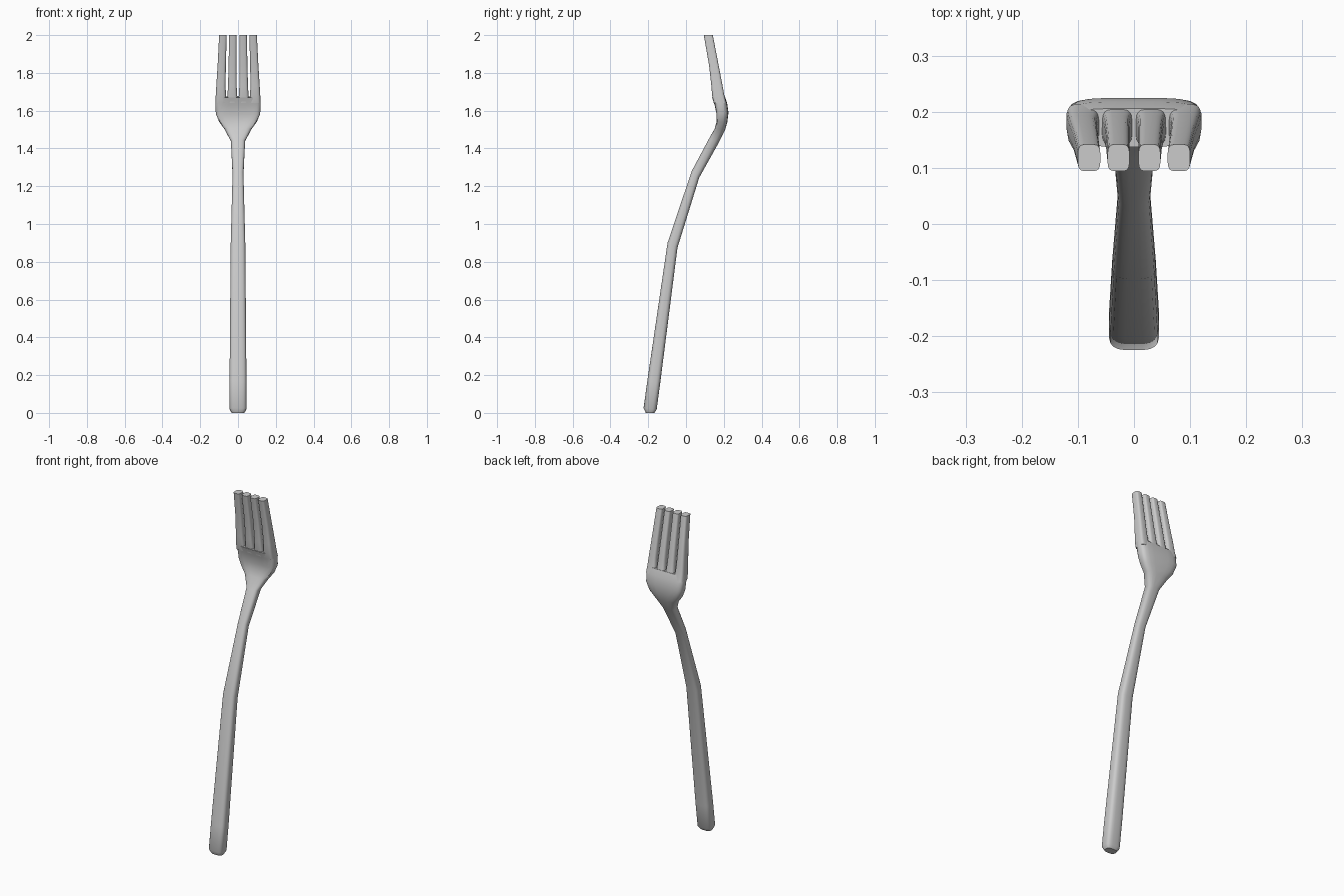
import bpy, bmesh, math

if "Cube" in bpy.data.objects:
    bpy.data.objects.remove(bpy.data.objects["Cube"])


def sgnpow(v, p):
    return math.copysign(abs(v) ** p, v)


def ring(bm, x0, w, front, back, n, hollow=0.0, count=20):
    """Superellipse section spanning a front and a back (y, z) point."""
    verts = []
    for i in range(count):
        a = 2 * math.pi * (i + 0.5) / count
        u = sgnpow(math.cos(a), 2 / n)
        v = sgnpow(math.sin(a), 2 / n)
        k = (v + 1) / 2
        y = front[0] + (back[0] - front[0]) * k
        z = front[1] + (back[1] - front[1]) * k
        if v < 0:
            y += hollow * (1 - u * u)
        verts.append(bm.verts.new((x0 + w * u, y, z)))
    return verts


def loft(name, sections):
    bm = bmesh.new()
    rings = [ring(bm, *s) for s in sections]
    for a, b in zip(rings, rings[1:]):
        for i in range(len(a)):
            j = (i + 1) % len(a)
            bm.faces.new((a[i], a[j], b[j], b[i]))
    bm.faces.new(rings[0][::-1])
    bm.faces.new(rings[-1])
    bmesh.ops.recalc_face_normals(bm, faces=bm.faces)
    me = bpy.data.meshes.new(name)
    bm.to_mesh(me)
    bm.free()
    ob = bpy.data.objects.new(name, me)
    bpy.context.collection.objects.link(ob)
    bpy.ops.object.select_all(action='DESELECT')
    ob.select_set(True)
    bpy.context.view_layer.objects.active = ob
    bpy.ops.object.shade_smooth_by_angle(angle=math.radians(40))
    return ob


# Handle, neck and bowl: half width, front point, back point, squareness, hollow
body = [
    (0.034, (-0.213, 0.0), (-0.167, 0.0), 3),
    (0.045, (-0.225, 0.025), (-0.155, 0.018), 3.5),
    (0.045, (-0.205, 0.17), (-0.136, 0.16), 3.5),
    (0.039, (-0.098, 0.90), (-0.045, 0.874), 3.2),
    (0.029, (0.030, 1.28), (0.070, 1.245), 2.8),
    (0.038, (0.118, 1.445), (0.176, 1.435), 2.8),
    (0.072, (0.146, 1.505), (0.208, 1.50), 3, 0.006),
    (0.100, (0.152, 1.54), (0.219, 1.54), 3.5, 0.012),
    (0.118, (0.153, 1.58), (0.225, 1.59), 4, 0.013),
    (0.121, (0.148, 1.63), (0.218, 1.64), 4, 0.004),
    (0.119, (0.140, 1.67), (0.206, 1.675), 4, -0.003),
]
loft("handle_and_bowl", [(0, *s) for s in body])

# Tines: z, front y, back y, then inner and outer edge of each tine
levels = [
    (1.64, 0.147, 0.214, (0.000, 0.060), (0.060, 0.120)),
    (1.68, 0.138, 0.203, (0.004, 0.056), (0.063, 0.118)),
    (1.73, 0.134, 0.194, (0.007, 0.053), (0.066, 0.115)),
    (1.84, 0.122, 0.173, (0.008, 0.050), (0.064, 0.108)),
    (2.00, 0.094, 0.142, (0.008, 0.047), (0.060, 0.100)),
]
for side, label in ((-1, "left"), (1, "right")):
    for k, part in ((3, "inner"), (4, "outer")):
        secs = []
        for lv in levels:
            a, b = lv[k]
            secs.append((side * (a + b) / 2, (b - a) / 2,
                         (lv[1], lv[0]), (lv[2], lv[0]), 4))
        loft(f"{part}_tine_{label}", secs)
